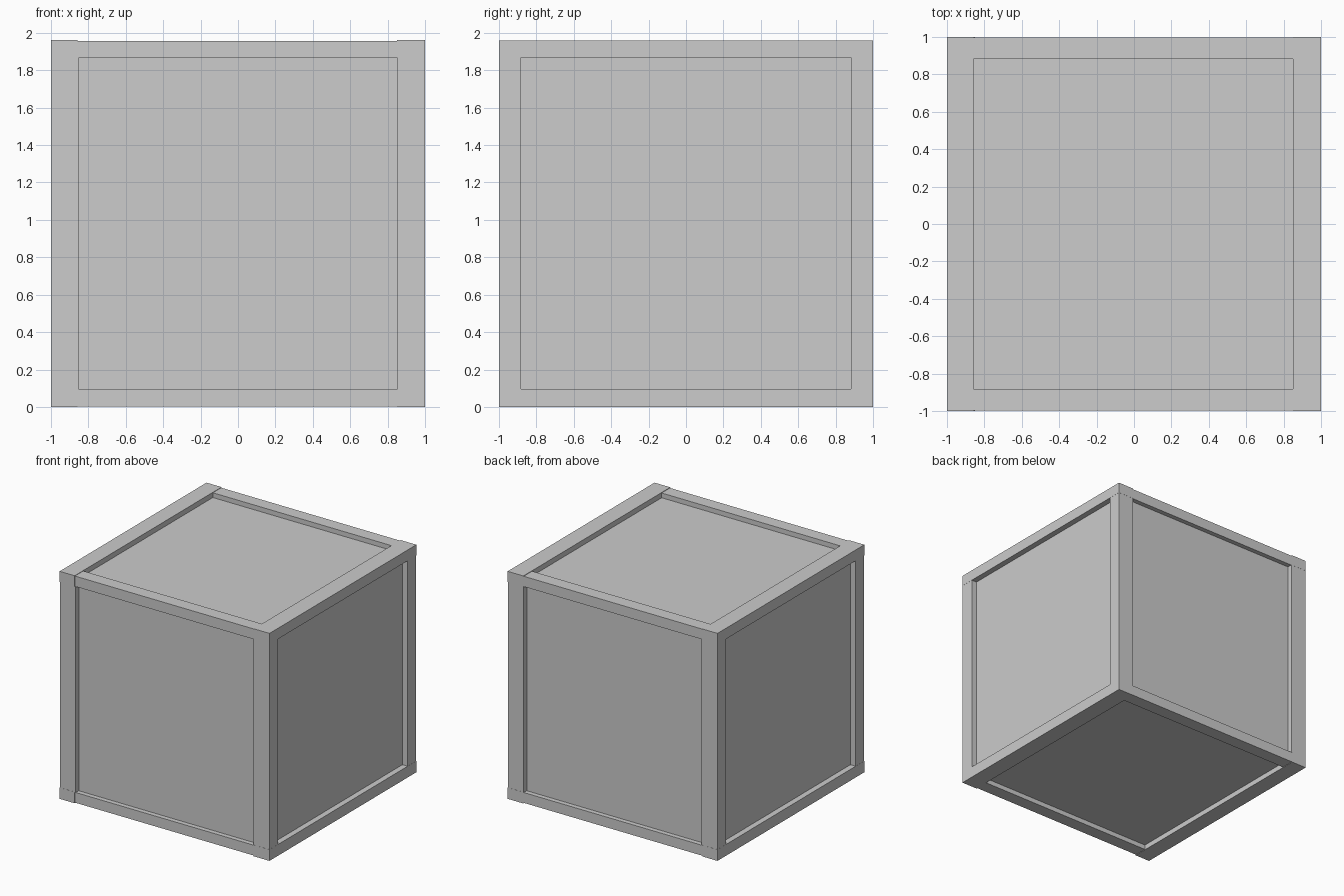
import bpy
from mathutils import Vector

cube = bpy.data.objects.get("Cube")
if cube:
    bpy.data.objects.remove(cube, do_unlink=True)

grey = bpy.data.materials.new("plain_grey")
grey.use_nodes = True
colour = (0.604, 0.604, 0.604, 1)
grey.diffuse_color = colour
grey.node_tree.nodes["Principled BSDF"].inputs["Base Color"].default_value = colour

TOP = 1.96
BAR_X, BAR_Y, BAR_Z = 0.15, 0.118, 0.093   # bar thickness along each axis
STEP = 0.004                               # slight set-back at the joints


def box(name, low, high):
    """Flat-sided box spanning two opposite corners."""
    low, high = Vector(low), Vector(high)
    bpy.ops.mesh.primitive_cube_add(size=1, location=(low + high) / 2)
    obj = bpy.context.object
    obj.name = name
    obj.scale = high - low
    bpy.ops.object.transform_apply(location=False, rotation=False, scale=True)
    obj.data.materials.append(grey)


def span(side, outer, thick):
    """Interval covered by a bar on the negative or positive side."""
    return (-outer, thick - outer) if side < 0 else (outer - thick, outer)


# Recessed panels on all six sides form one inner box
box("inner_panels", (-0.95, -0.955, 0.045), (0.95, 0.955, TOP - 0.045))

for sx, side in ((-1, "right"), (1, "left")):
    # Full-length rails running front to back
    width = BAR_X - 0.007 if sx < 0 else BAR_X
    x0, x1 = span(sx, 1, width)
    box(f"bottom_{side}_rail", (x0, -1, 0), (x1, 1, BAR_Z + 0.004))
    box(f"top_{side}_rail", (x0, -1, TOP - BAR_Z), (x1, 1, TOP))

    # Corner posts between the rails
    x0, x1 = span(sx, 1 - STEP / 4, BAR_X)
    for sy, end in ((-1, "front"), (1, "back")):
        y0, y1 = span(sy, 1 - STEP / 4, BAR_Y)
        box(f"{end}_{side}_post", (x0, y0, BAR_Z), (x1, y1, TOP - BAR_Z))

# Cross rails between the side rails
for sy, end in ((-1, "front"), (1, "back")):
    y0, y1 = span(sy, 1 - STEP, BAR_Y - STEP)
    box(f"bottom_{end}_rail", (-0.86, y0, STEP), (0.86, y1, BAR_Z))
    box(f"top_{end}_rail", (-0.86, y0, TOP - BAR_Z), (0.86, y1, TOP - STEP))
